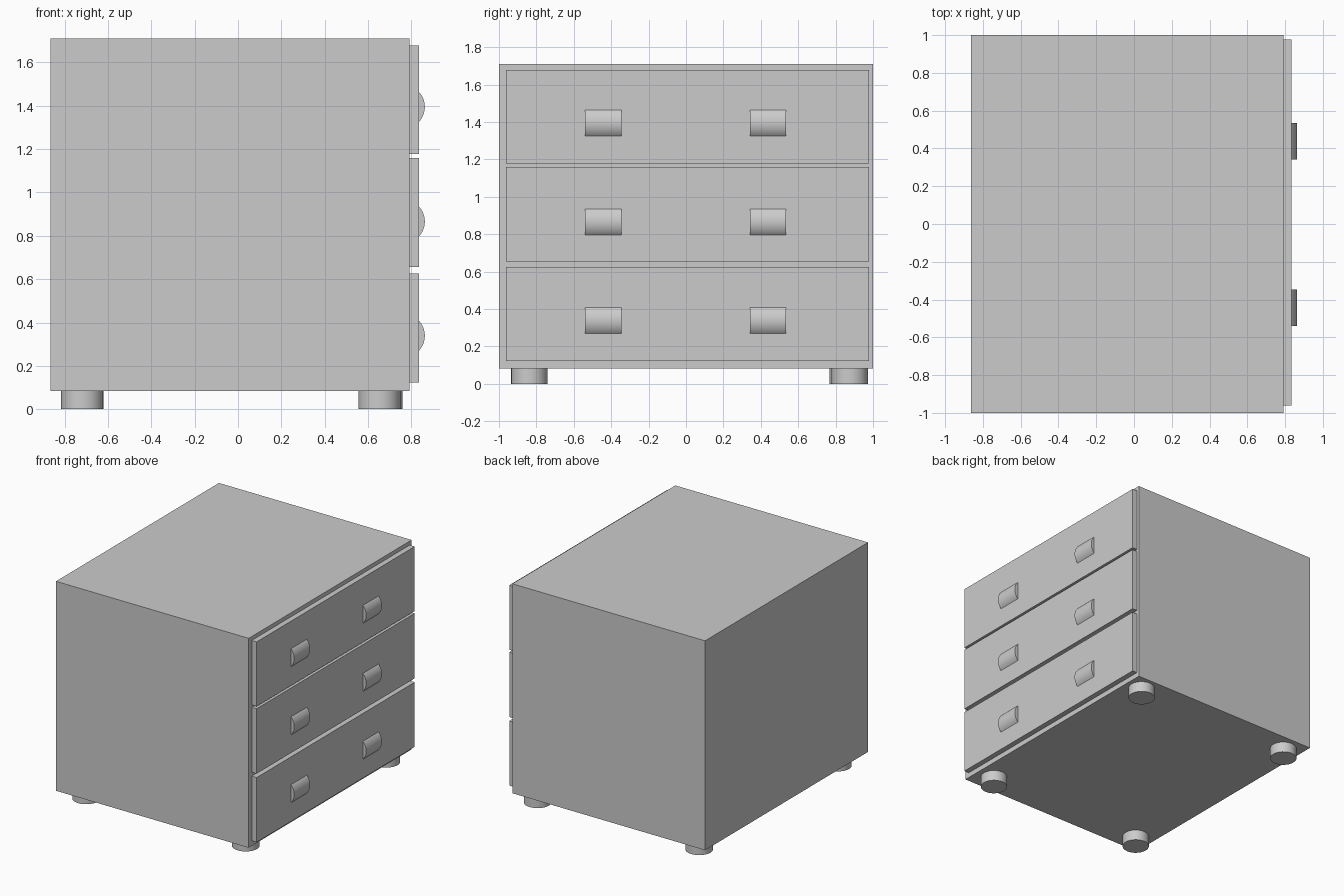
import bpy, bmesh, math

if "Cube" in bpy.data.objects:
    bpy.data.objects.remove(bpy.data.objects["Cube"])


def make_object(name, bm):
    bmesh.ops.recalc_face_normals(bm, faces=bm.faces)
    mesh = bpy.data.meshes.new(name)
    bm.to_mesh(mesh)
    bm.free()
    obj = bpy.data.objects.new(name, mesh)
    bpy.context.collection.objects.link(obj)
    return obj


def smooth(obj):
    bpy.ops.object.select_all(action='DESELECT')
    obj.select_set(True)
    bpy.context.view_layer.objects.active = obj
    bpy.ops.object.shade_smooth_by_angle(angle=math.radians(30))


def box(name, lo, hi):
    bm = bmesh.new()
    bmesh.ops.create_cube(bm, size=1)
    for v in bm.verts:
        v.co = [(a + b) / 2 + c * (b - a) for a, b, c in zip(lo, hi, v.co)]
    return make_object(name, bm)


def handle(name, x, y0, y1, z, half=0.07, bulge=0.028, steps=16):
    # Circular-segment profile extruded along y, flat side on the drawer
    r = (half ** 2 + bulge ** 2) / (2 * bulge)
    a = math.asin(half / r)
    bm = bmesh.new()
    ring = []
    for i in range(steps + 1):
        t = -a + 2 * a * i / steps
        ring.append(bm.verts.new((x + bulge - r + r * math.cos(t), y0, z + r * math.sin(t))))
    face = bm.faces.new(ring)
    ext = bmesh.ops.extrude_face_region(bm, geom=[face])
    for v in ext['geom']:
        if isinstance(v, bmesh.types.BMVert):
            v.co.y = y1
    smooth(make_object(name, bm))


def foot(name, x, y, radius=0.0975, height=0.083):
    bpy.ops.mesh.primitive_cylinder_add(vertices=32, radius=radius, depth=height,
                                        location=(x, y, height / 2))
    obj = bpy.context.object
    obj.name = name
    smooth(obj)


# Cabinet body
box("cabinet_body", (-0.864, -1, 0.083), (0.792, 1, 1.71))

# Drawer fronts, each with two rounded handles
FRONT = 0.834
drawers = [("bottom", 0.123, 0.625, 0.339),
           ("middle", 0.655, 1.16, 0.866),
           ("top", 1.178, 1.679, 1.395)]
for level, z0, z1, hz in drawers:
    box(level + "_drawer", (0.792, -0.962, z0), (FRONT, 0.978, z1))
    handle(level + "_handle_left", FRONT, -0.541, -0.346, hz)
    handle(level + "_handle_right", FRONT, 0.342, 0.535, hz)

# Four round feet
foot("drawer_side_front_foot", 0.653, -0.837)
foot("drawer_side_back_foot", 0.662, 0.876)
foot("rear_side_front_foot", -0.719, -0.837)
foot("rear_side_back_foot", -0.719, 0.865)
